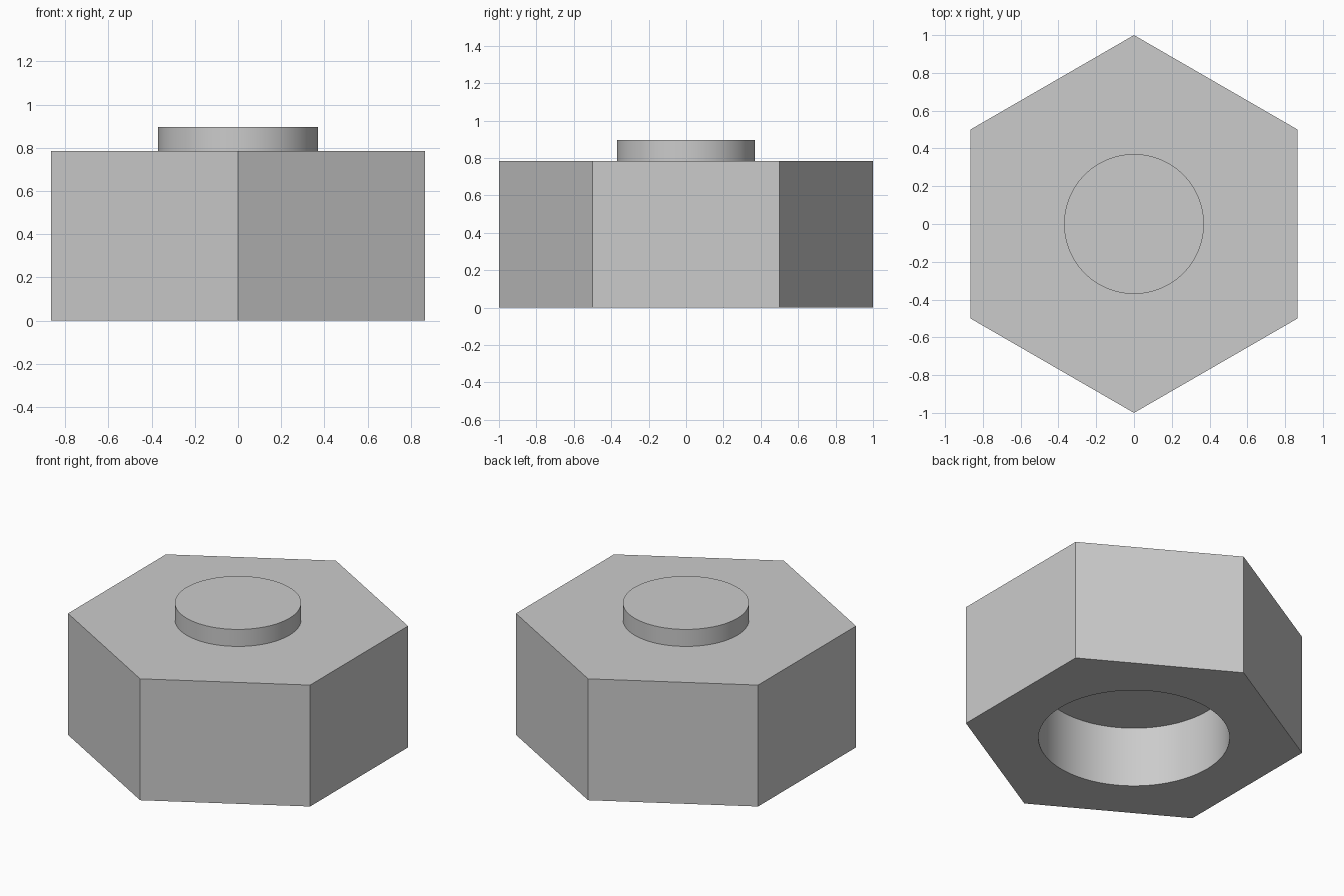
import bpy
import math

cube = bpy.data.objects.get("Cube")
if cube:
    bpy.data.objects.remove(cube, do_unlink=True)

BODY_HEIGHT = 0.785
STUD_TOP = 0.895
STUD_RADIUS = 0.37
BORE_RADIUS = 0.56
BORE_DEPTH = 0.39

# Plain grey
grey = bpy.data.materials.new("light_grey")
grey.use_nodes = True
colour = (0.6, 0.6, 0.6, 1)
grey.diffuse_color = colour
grey.node_tree.nodes["Principled BSDF"].inputs["Base Color"].default_value = colour


def prism(name, sides, radius, bottom, top):
    """Upright prism between two heights, with a vertex on the y axis."""
    bpy.ops.mesh.primitive_cylinder_add(
        vertices=sides, radius=radius, depth=top - bottom,
        location=(0, 0, (bottom + top) / 2))
    obj = bpy.context.object
    obj.name = name
    obj.data.materials.append(grey)
    return obj


def smooth(obj):
    bpy.ops.object.select_all(action="DESELECT")
    obj.select_set(True)
    bpy.context.view_layer.objects.active = obj
    bpy.ops.object.shade_smooth_by_angle(angle=math.radians(30))


# Hexagonal body with a blind round bore from below
body = prism("hexagonal_body", 6, 1, 0, BODY_HEIGHT)
cutter = prism("bore_cutter", 96, BORE_RADIUS, -BORE_DEPTH, BORE_DEPTH)
cutter.hide_render = True
bore = body.modifiers.new("bore", "BOOLEAN")
bore.operation = "DIFFERENCE"
bore.solver = "EXACT"
bore.object = cutter
bpy.context.view_layer.objects.active = body
bpy.ops.object.modifier_apply(modifier=bore.name)
bpy.data.objects.remove(cutter, do_unlink=True)
smooth(body)

# Round stud on top
stud = prism("top_stud", 96, STUD_RADIUS, BODY_HEIGHT, STUD_TOP)
smooth(stud)
